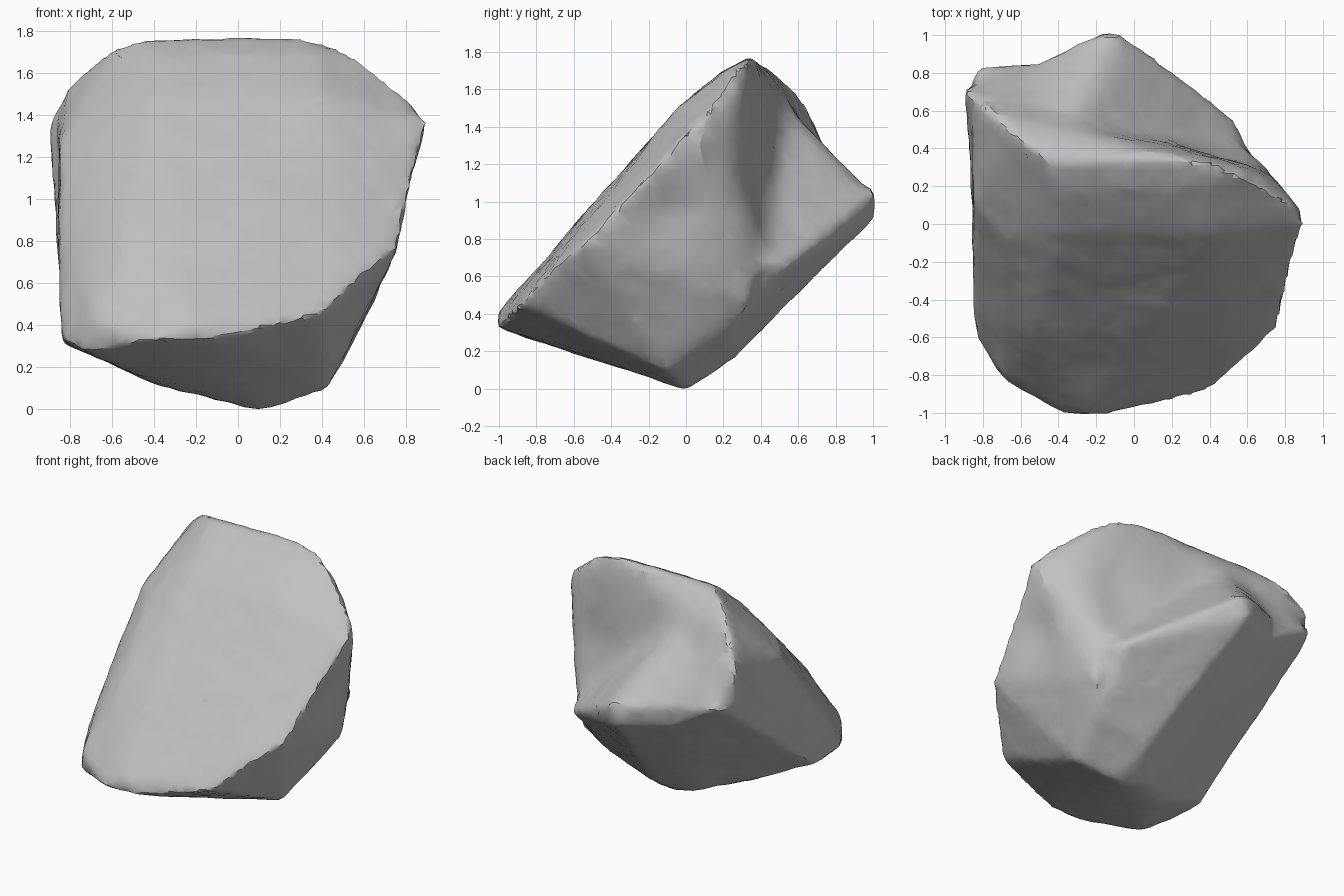
import bpy
import bmesh
import random
from math import exp
from mathutils import Vector, noise

random.seed(4)

default = bpy.data.objects.get("Cube")
if default:
    bpy.data.objects.remove(default, do_unlink=True)

# One stone colour
stone = bpy.data.materials.new("stone grey")
stone.use_nodes = True
GREY = (0.53, 0.53, 0.53, 1)
stone.diffuse_color = GREY
stone.node_tree.nodes["Principled BSDF"].inputs["Base Color"].default_value = GREY

# Corners shared by the chunks
keel = (.12, 0, -.02)
belly = (-.08, .02, .02)
heel = (.47, .22, .25)
rump = (.1, .27, .16)
trough = (.62, .39, .68)
left_foot = (-.83, -.3, .3)
left_ridge = (-.45, .33, 1.75)
rim_top = (-.5, .85, 1.07)
rim_base = (-.48, .84, .92)

# Front slab: sloping face, top ridge and chipped side
slab = [
    keel, belly, heel, trough, left_foot, left_ridge,
    (.3, .34, 1.76), (.58, .3, 1.68), (.72, .23, 1.56), (.83, .13, 1.43),
    (.9, 0, 1.35), (.88, .08, 1.27), (.82, .18, 1.13), (.71, .27, .82),
    (-.4, -.04, 1.49), (.4, -.04, 1.49), (-.4, .19, 1.68), (.35, .19, 1.68),
    (-.61, .45, 1.69), (-.8, .62, 1.53), (-.86, .66, 1.38), (-.86, .6, 1.1),
    (-.66, -.1, 1.27), (-.55, -.6, .81),
    (-.85, .1, 1.24), (-.85, -.19, .88), (-.85, -.36, .62),
    (-.84, -.55, .41), (-.83, -.6, .32), (-.73, -.77, .26), (-.68, -.83, .41),
    (-.4, -1, .31), (-.1, -1, .32), (-.25, -1.01, .39), (.4, -.88, .44),
    (.56, -.74, .61), (.76, -.55, .76),
    (.43, -.1, .08), (.61, .34, .44), (.65, .15, .5), (-.35, -.2, .09),
]

# Rear left chunk with the horn
horn = [
    belly, rump, left_foot, left_ridge, rim_top, rim_base,
    (-.61, .45, 1.68), (-.8, .62, 1.53), (-.9, .7, 1.36),
    (-.82, .83, 1.12), (-.87, .7, 1.06),
]

# Rear middle chunk with the jutting lip
lip = [
    keel, belly, rump, heel, trough, left_ridge, rim_top, rim_base,
    (-.2, 1, 1.04), (-.08, 1.01, 1.03), (-.14, 1.01, .9),
    (.03, .93, .95), (.2, .76, .83), (.53, .56, .65),
]

# Worn hollows: centre, radius, depth
hollows = [
    (Vector((.77, -.1, .92)), .25, .045),
    (Vector((.5, .39, 1.15)), .25, .03),
]


def add_hull(bm, points):
    part = bmesh.new()
    for p in points:
        part.verts.new(p)
    hull = bmesh.ops.convex_hull(part, input=part.verts[:])
    loose = set(hull["geom_interior"]) | set(hull["geom_unused"])
    bmesh.ops.delete(part, geom=[g for g in loose if isinstance(g, bmesh.types.BMVert)],
                     context="VERTS")
    bmesh.ops.recalc_face_normals(part, faces=part.faces[:])
    temp = bpy.data.meshes.new("hull")
    part.to_mesh(temp)
    part.free()
    bm.from_mesh(temp)
    bpy.data.meshes.remove(temp)


bm = bmesh.new()
for chunk in (slab, horn, lip):
    add_hull(bm, chunk)
mesh = bpy.data.meshes.new("boulder")
bm.to_mesh(mesh)
bm.free()
boulder = bpy.data.objects.new("boulder", mesh)
bpy.context.collection.objects.link(boulder)
bpy.context.view_layer.objects.active = boulder
boulder.select_set(True)


def apply(kind, **settings):
    mod = boulder.modifiers.new(kind.lower(), kind)
    for key, value in settings.items():
        setattr(mod, key, value)
    bpy.ops.object.modifier_apply(modifier=mod.name)


def in_scoop(p):
    """Behind the ridge and above the back lip."""
    ridge_y = .38 - .5 * max(0, p.x - .3) + .8 * max(0, -.45 - p.x)
    return p.y > ridge_y and p.z > .6 - .22 * p.x + .44 * p.y


# Fuse the chunks and wear the edges down
apply("REMESH", mode="VOXEL", voxel_size=.025)
apply("SMOOTH", factor=.5, iterations=6)

# Scoop behind the ridge, worn smooth
scoop = boulder.vertex_groups.new(name="scoop")
scoop.add([v.index for v in boulder.data.vertices if in_scoop(v.co)], 1, "REPLACE")
apply("SMOOTH", factor=.5, iterations=110, vertex_group="scoop")

# Hollows and a gentle uneven surface
mesh = boulder.data
normals = [v.normal.copy() for v in mesh.vertices]
for v, n in zip(mesh.vertices, normals):
    lift = noise.noise(v.co * 3) * .008 + noise.noise(v.co * 11) * .005
    for centre, radius, depth in hollows:
        lift -= depth * exp(-((v.co - centre).length / radius) ** 2 * 2)
    v.co += n * (lift + random.uniform(-.001, .001))
apply("DECIMATE", ratio=.14)

# Rest on the ground
mesh = boulder.data
ground = min(v.co.z for v in mesh.vertices)
for v in mesh.vertices:
    v.co.z -= ground

mesh.materials.clear()
mesh.materials.append(stone)
bpy.ops.object.shade_smooth_by_angle(angle=.5)
